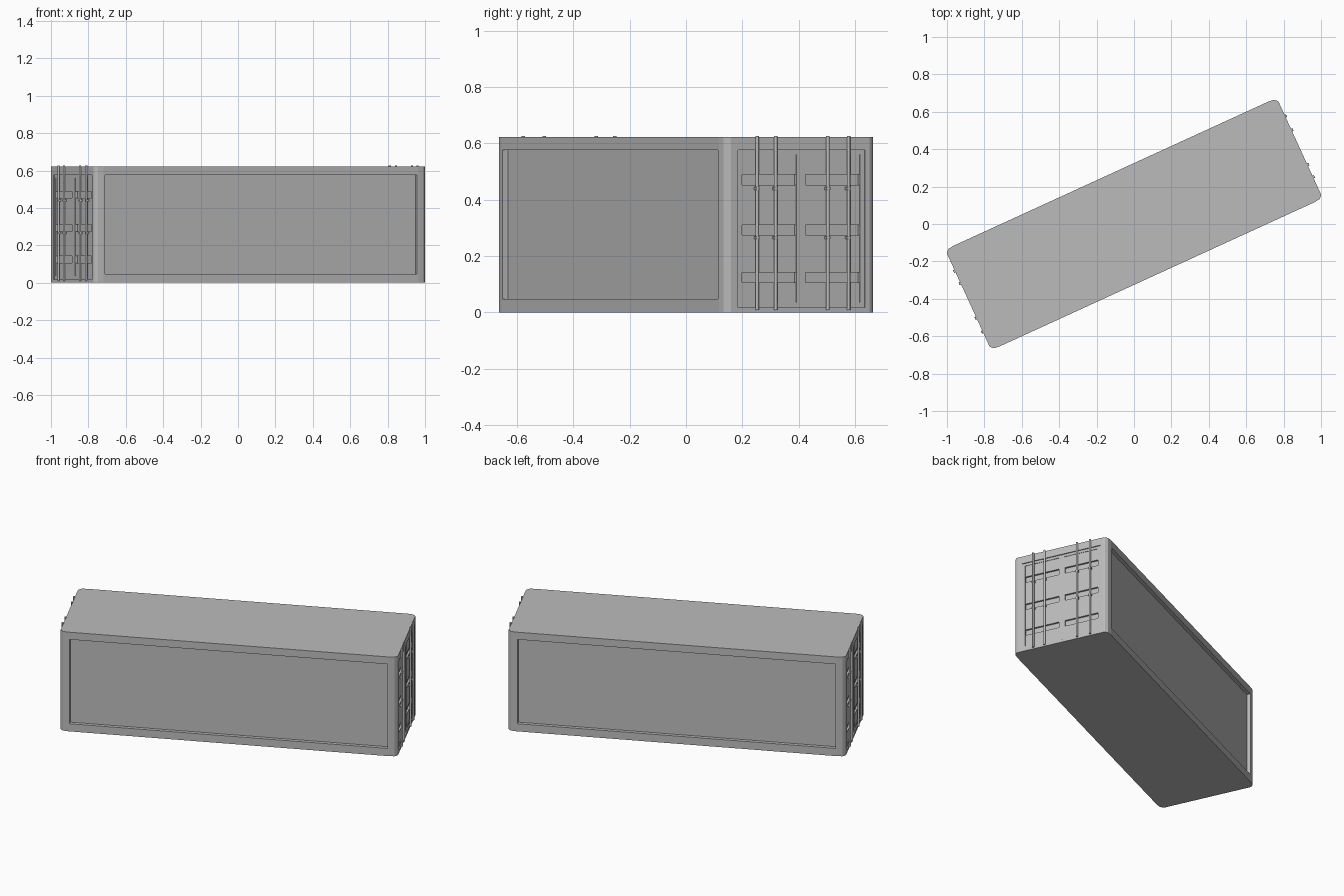
import bpy, bmesh, math
from mathutils import Matrix

if "Cube" in bpy.data.objects:
    bpy.data.objects.remove(bpy.data.objects["Cube"])

ANGLE = math.radians(24.6)
L, W, H = 0.975, 0.296, 0.622      # half length, half width, height
ROT = Matrix.Rotation(ANGLE, 4, 'Z')

# Dark grey paint
paint = bpy.data.materials.new("grey_paint")
paint.diffuse_color = (0.5, 0.5, 0.5, 1)
paint.use_nodes = True
paint.node_tree.nodes["Principled BSDF"].inputs["Base Color"].default_value = paint.diffuse_color


def finish(name, bm):
    bmesh.ops.recalc_face_normals(bm, faces=bm.faces)
    me = bpy.data.meshes.new(name)
    bm.to_mesh(me)
    bm.free()
    me.materials.append(paint)
    ob = bpy.data.objects.new(name, me)
    bpy.context.collection.objects.link(ob)
    ob.matrix_world = ROT
    return ob


def add_box(bm, x0, x1, y0, y1, z0, z1):
    m = Matrix.Translation(((x0 + x1) / 2, (y0 + y1) / 2, (z0 + z1) / 2)) @ \
        Matrix.Diagonal((abs(x1 - x0), abs(y1 - y0), abs(z1 - z0), 1))
    bmesh.ops.create_cube(bm, size=1, matrix=m)


def carve(ob, boxes):
    bm = bmesh.new()
    for b in boxes:
        add_box(bm, *b)
    cutter = finish("cutter", bm)
    cutter.hide_render = True
    mod = ob.modifiers.new("carve", 'BOOLEAN')
    mod.operation, mod.solver, mod.object = 'DIFFERENCE', 'EXACT', cutter
    bpy.context.view_layer.objects.active = ob
    bpy.ops.object.modifier_apply(modifier=mod.name)
    bpy.data.objects.remove(cutter, do_unlink=True)


# Container body: footprint with softened corners extruded upward
corner = [(L, W - 0.026), (L - 0.004, W - 0.016), (L - 0.018, W - 0.004), (L - 0.048, W)]
foot = []
for sx, sy in ((1, 1), (-1, 1), (-1, -1), (1, -1)):
    pts = corner if sx * sy > 0 else corner[::-1]
    foot += [(sx * x, sy * y) for x, y in pts]
bm = bmesh.new()
face = bm.faces.new([bm.verts.new((x, y, 0)) for x, y in foot])
ext = bmesh.ops.extrude_face_region(bm, geom=[face])
bmesh.ops.translate(bm, vec=(0, 0, H),
                    verts=[v for v in ext["geom"] if isinstance(v, bmesh.types.BMVert)])
body = finish("container_body", bm)

# Recessed side panels and door openings
MID = 0.005                        # doors sit slightly off centre
cuts = []
for s in (-1, 1):
    cuts.append((-0.918, 0.918, s * (W - 0.022), s * (W + 0.1), 0.048, 0.576))
    cuts.append((s * (L - 0.006), s * (L + 0.1), s * (MID - 0.248), s * (MID + 0.248), 0.018, 0.576))
carve(body, cuts)

# Door leaf panels, then horizontal grooves and the centre seam
panels, grooves = [], []
for s in (-1, 1):
    for t in (-1, 1):
        a, b = s * MID + t * 0.018, s * MID + t * 0.23
        panels.append((s * (L - 0.009), s * (L + 0.1), a, b, 0.035, 0.56))
        for z in (0.124, 0.293, 0.471):
            grooves.append((s * (L - 0.02), s * (L + 0.1),
                            a + t * 0.0005, b - t * 0.0005, z - 0.018, z + 0.018))
    grooves.append((s * (L - 0.009), s * (L + 0.1), s * MID - 0.001, s * MID + 0.001, 0.019, 0.575))
carve(body, panels)
carve(body, grooves)

# Locking rods with small clamps on both ends
for s, end in ((1, "right"), (-1, "left")):
    for i, y in enumerate((-0.17, -0.098, 0.106, 0.187)):
        bm = bmesh.new()
        bmesh.ops.create_cone(bm, cap_ends=True, segments=16, radius1=0.0062, radius2=0.0062,
                              depth=0.618,
                              matrix=Matrix.Translation((s * (L + 0.003), y * s, 0.318)))
        for z in (0.265, 0.44):
            add_box(bm, s * (L - 0.012), s * (L + 0.008),
                    y * s - 0.0075, y * s + 0.0075, z - 0.005, z + 0.005)
        rod = finish(f"{end}_lock_rod_{i + 1}", bm)
        bpy.ops.object.select_all(action='DESELECT')
        rod.select_set(True)
        bpy.context.view_layer.objects.active = rod
        bpy.ops.object.shade_smooth_by_angle(angle=math.radians(40))
